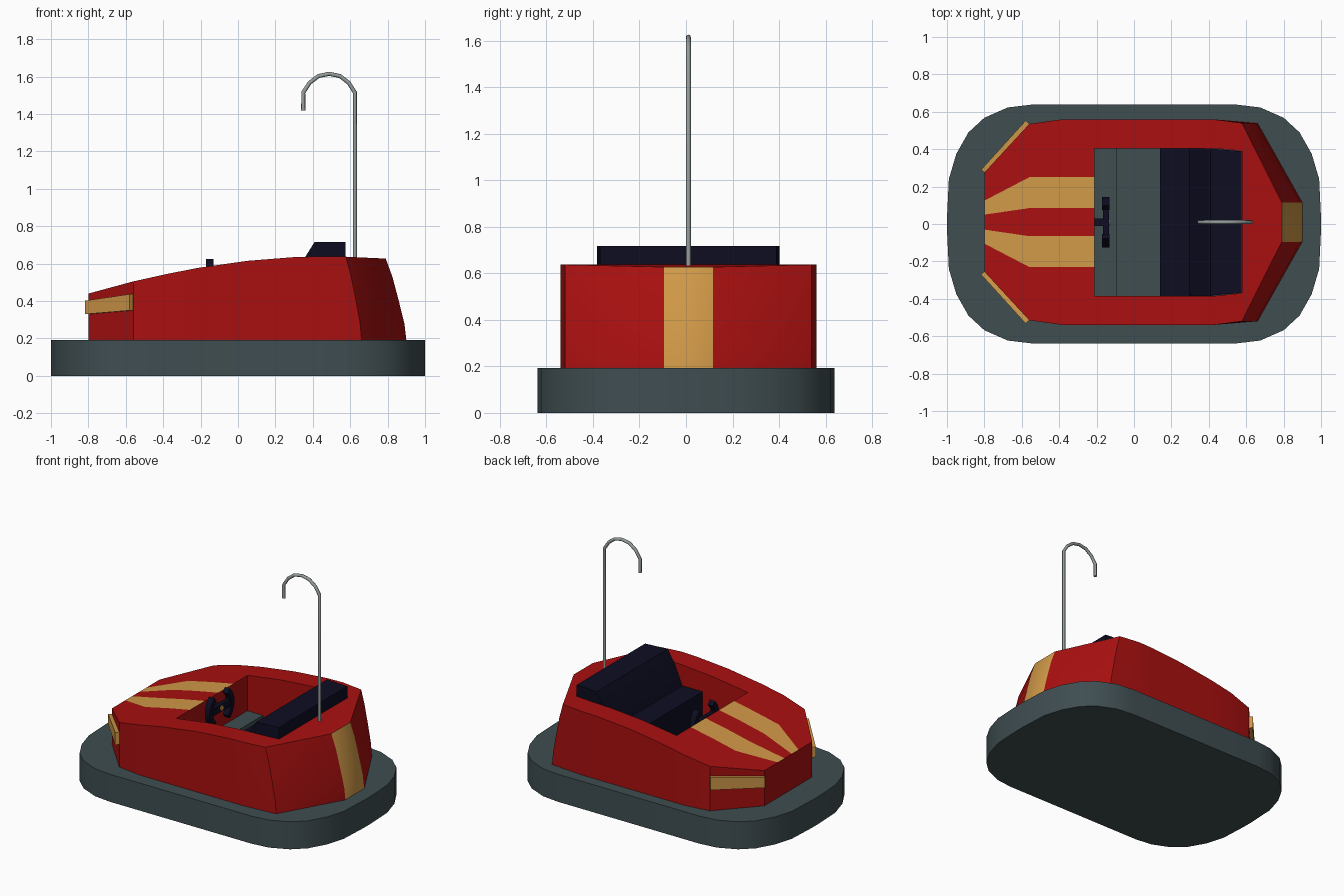
import bpy, bmesh, math

if "Cube" in bpy.data.objects:
    bpy.data.objects.remove(bpy.data.objects["Cube"])

CY = 0.01  # centre line of the car


def mat(name, rgb):
    m = bpy.data.materials.new(name)
    m.diffuse_color = (*rgb, 1)
    m.use_nodes = True
    m.node_tree.nodes["Principled BSDF"].inputs["Base Color"].default_value = m.diffuse_color
    return m


RED = mat("red_paint", (0.40, 0.005, 0.005))
GOLD = mat("gold_paint", (0.64, 0.32, 0.065))
GREY = mat("grey_rubber", (0.050, 0.075, 0.083))
NAVY = mat("dark_navy", (0.004, 0.004, 0.016))
METAL = mat("pole_metal", (0.30, 0.34, 0.33))


def finish(bm, name, mats, angle=30):
    bmesh.ops.remove_doubles(bm, verts=bm.verts, dist=1e-4)
    bmesh.ops.recalc_face_normals(bm, faces=bm.faces)
    me = bpy.data.meshes.new(name)
    bm.to_mesh(me)
    bm.free()
    for m in mats:
        me.materials.append(m)
    me.shade_smooth()
    me.set_sharp_from_angle(angle=math.radians(angle))
    ob = bpy.data.objects.new(name, me)
    bpy.context.collection.objects.link(ob)
    return ob


def loft(name, a, b, m):
    """Closed solid between two matching outlines."""
    bm = bmesh.new()
    va = [bm.verts.new(p) for p in a]
    vb = [bm.verts.new(p) for p in b]
    bm.faces.new(va)
    bm.faces.new(vb)
    n = len(va)
    for i in range(n):
        j = (i + 1) % n
        bm.faces.new((va[i], va[j], vb[j], vb[i]))
    return finish(bm, name, [m])


def box(name, x, y, z, m):
    ring = [(x[0], y[0]), (x[1], y[0]), (x[1], y[1]), (x[0], y[1])]
    return loft(name, [(*p, z[0]) for p in ring], [(*p, z[1]) for p in ring], m)


def interp(table, x):
    for (x0, y0), (x1, y1) in zip(table, table[1:]):
        if x <= x1:
            return y0 + (y1 - y0) * (x - x0) / (x1 - x0)
    return table[-1][1]


# rubber bumper base
q = [(1, .03), (.99, .24), (.95, .375), (.885, .49), (.80, .568), (.675, .623), (.55, .638)]
half = q + [(-x, y) for x, y in reversed(q)]
outline = half + [(x, -y) for x, y in reversed(half)]
loft("bumper_base", [(x, y, 0) for x, y in outline], [(x, y, .193) for x, y in outline], GREY)

# body shell: stations along x with half width, deck height
ZB = 0.19
WIDTH = [(-.8, .265), (-.56, .525), (-.38, .55), (.42, .55), (.577, .53), (.79, .105)]
DECK = [(-.8, .44), (-.56, .505), (-.38, .545), (-.21, .578), (.05, .615), (.3, .635),
        (.42, .638), (.577, .637), (.79, .627)]
COCK = [(-.21, .395), (.42, .395), (.577, .38)]
REAR = [(0, .11), (.2, .10), (.48, .07), (.78, .035), (1, 0)]  # rear bulge by height
bm = bmesh.new()


def quad(pts, s, mi=0):
    f = bm.faces.new([bm.verts.new((x, CY + s * y, z)) for x, y, z in pts])
    f.material_index = mi


def breaks(x):
    w = interp(WIDTH, x)
    if x > .5:
        return [0, w * .3, w * .6, .38 if x < .6 else w * .8, w]
    s = min(1, (x + .8) / .24)
    return [0, .04 + .035 * s, .115 + .125 * s, .19 + .205 * s, w]


xs = [x for x, _ in DECK]
for s in (1, -1):
    # deck with stripes on the hood and an opening for the cockpit
    for x0, x1 in zip(xs, xs[1:]):
        z0, z1 = interp(DECK, x0), interp(DECK, x1)
        if -.22 < x0 < .5:
            c0, c1 = interp(COCK, x0), interp(COCK, x1)
            quad([(x0, c0, z0), (x1, c1, z1), (x1, interp(WIDTH, x1), z1),
                  (x0, interp(WIDTH, x0), z0)], s)
            quad([(x0, c0, z0), (x1, c1, z1), (x1, c1, ZB), (x0, c0, ZB)], s)
        else:
            b0, b1 = breaks(x0), breaks(x1)
            for k in range(4):
                quad([(x0, b0[k], z0), (x1, b1[k], z1), (x1, b1[k + 1], z1), (x0, b0[k + 1], z0)],
                     s, 1 if k == 1 and x0 < 0 else 0)
    # cockpit end walls
    for x in (-.21, .577):
        y, z = interp(COCK, x), interp(DECK, x)
        quad([(x, 0, z), (x, y, z), (x, y, ZB), (x, 0, ZB)], s)
    # outer walls
    chain = [(-.8, 0)] + [(x, interp(WIDTH, x)) for x in xs] + [(.79, 0)]

    def wall(p, t):
        x, y = p
        bulge = interp(REAR, t) * (1 if x > .7 else .76 if x > .5 else 0)
        return (x + bulge, y, ZB + t * (interp(DECK, x) - ZB))

    for p0, p1 in zip(chain, chain[1:]):
        gold = 1 if p0[0] > .7 else 0
        for (t0, _), (t1, _) in zip(REAR, REAR[1:]):
            quad([wall(p0, t0), wall(p1, t0), wall(p1, t1), wall(p0, t1)], s, gold)
finish(bm, "body_shell", [RED, GOLD])

# headlight bars on the front corners
for s, side in ((1, "left"), (-1, "right")):
    ends = []
    for x, y, z0, z1 in ((-.80, .265, .33, .402), (-.562, .527, .35, .437)):
        ends.append([(x + dx, CY + s * (y + dy), z) for dx, dy, z in
                     ((.01, -.01, z0), (-.017, .016, z0), (-.017, .016, z1), (.01, -.01, z1))])
    loft("headlight_" + side, ends[0], ends[1], GOLD)

# footrest
box("footrest", (-.21, -.09), (CY - .394, CY + .394), (.19, .33), GREY)

# seat cushion with backrest
box("seat_cushion", (.14, .42), (CY - .394, CY + .394), (.19, .49), NAVY)
bm = bmesh.new()
prof = [(.28, .45), (.36, .637), (.41, .717), (.575, .717), (.575, .45)]
rows = [[bm.verts.new((x, CY + s * (.379 if x > .5 else .393), z)) for x, z in prof] for s in (1, -1)]
for r in rows:
    bm.faces.new(r)
for i in range(5):
    j = (i + 1) % 5
    bm.faces.new((rows[0][i], rows[0][j], rows[1][j], rows[1][i]))
finish(bm, "seat_backrest", [NAVY])

# steering wheel: two side grips, cross bar, column and hub
WZ = .52
for s, side in ((1, "left"), (-1, "right")):
    bm = bmesh.new()
    prev = None
    for k in range(6):
        a = math.radians(-50 + 20 * k)
        ring = [bm.verts.new((x, CY + s * r * math.cos(a), WZ + r * math.sin(a)))
                for x, r in ((-.17, .10), (-.13, .10), (-.13, .137), (-.17, .137))]
        if prev:
            for i in range(4):
                j = (i + 1) % 4
                bm.faces.new((prev[i], prev[j], ring[j], ring[i]))
        if k in (0, 5):
            bm.faces.new(ring)
        prev = ring
    finish(bm, "wheel_grip_" + side, [NAVY])
box("wheel_bar", (-.165, -.135), (CY - .11, CY + .11), (WZ - .025, WZ + .025), NAVY)
box("steering_column", (-.215, -.16), (CY - .02, CY + .02), (WZ - .02, WZ + .02), NAVY)
hub = [(CY + .018 * math.cos(k * math.pi / 4), WZ + .018 * math.sin(k * math.pi / 4)) for k in range(8)]
loft("wheel_hub", [(-.14, *p) for p in hub], [(-.128, *p) for p in hub], GOLD)

# power pole with hooked top
path = [(.625, .60), (.625, 1.515), (.592, 1.567), (.545, 1.603), (.487, 1.615), (.43, 1.603),
        (.383, 1.567), (.349, 1.515), (.349, 1.42)]
cu = bpy.data.curves.new("power_pole", "CURVE")
cu.dimensions = "3D"
cu.bevel_depth = .011
cu.bevel_resolution = 2
cu.use_fill_caps = True
sp = cu.splines.new("POLY")
sp.points.add(len(path) - 1)
for p, (x, z) in zip(sp.points, path):
    p.co = (x, CY, z, 1)
cu.materials.append(METAL)
bpy.context.collection.objects.link(bpy.data.objects.new("power_pole", cu))
